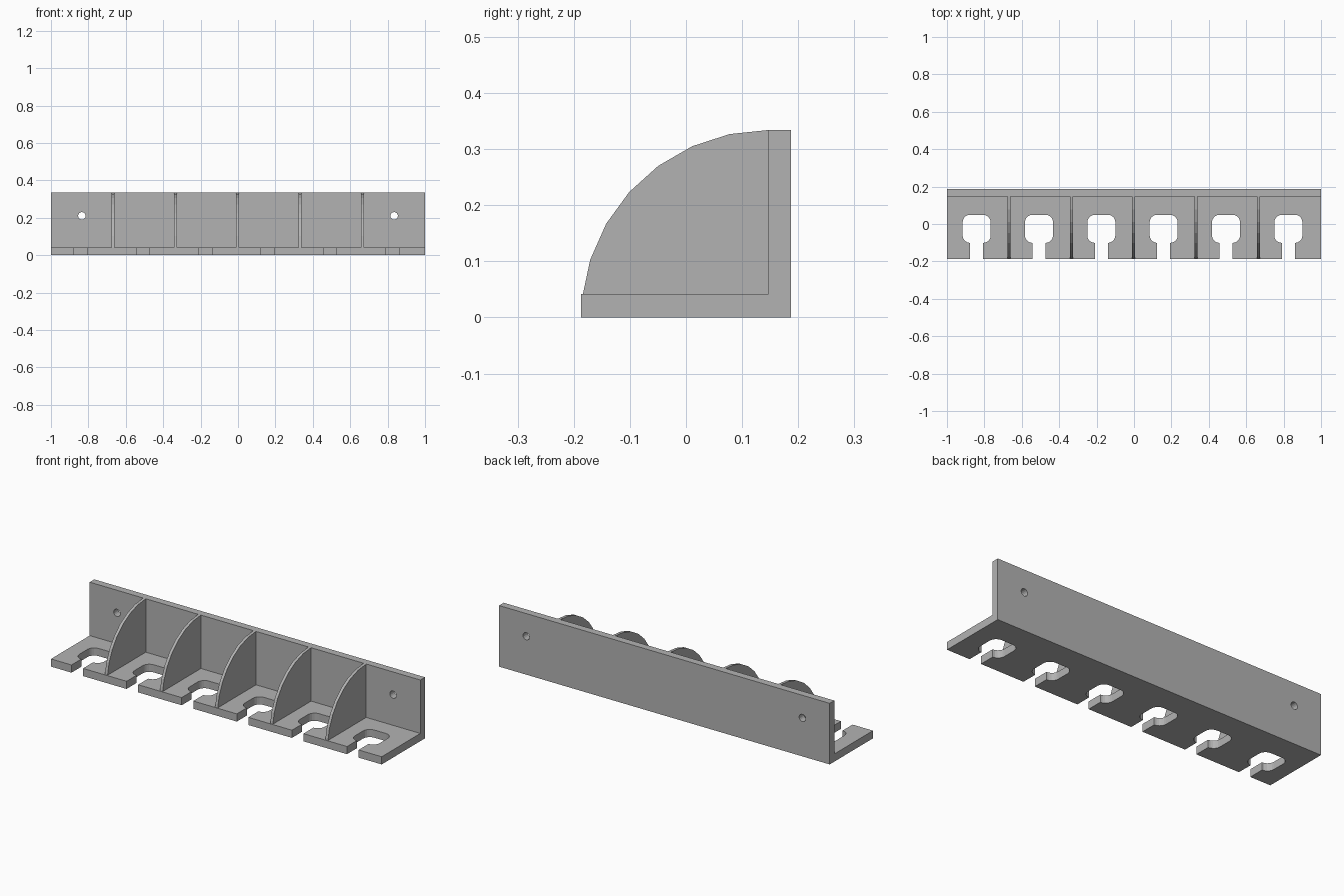
import bpy, math
from mathutils import Matrix

cube = bpy.data.objects.get("Cube")
if cube:
    bpy.data.objects.remove(cube, do_unlink=True)

import bmesh

BACK, FRONT = 0.187, -0.187
FLOOR, HEIGHT, WALL_Y = 0.042, 0.334, 0.147
PITCH = 1 / 3

grey = bpy.data.materials.new("matte grey")
grey.use_nodes = True
colour = (0.45, 0.45, 0.45, 1)
grey.diffuse_color = colour
grey.node_tree.nodes["Principled BSDF"].inputs["Base Color"].default_value = colour


def prism(name, points, start, end, axis):
    """Extrude a 2D outline along x (points are y, z) or z (points are x, y)."""
    def place(p, d):
        return (d, *p) if axis == "x" else (*p, d)
    bm = bmesh.new()
    face = bm.faces.new([bm.verts.new(place(p, start)) for p in points])
    moved = bmesh.ops.extrude_face_region(bm, geom=[face])["geom"]
    step = place((0, 0), end - start)
    bmesh.ops.translate(bm, vec=step, verts=[v for v in moved if isinstance(v, bmesh.types.BMVert)])
    bmesh.ops.recalc_face_normals(bm, faces=bm.faces)
    return finish(name, bm)


def finish(name, bm):
    mesh = bpy.data.meshes.new(name)
    bm.to_mesh(mesh)
    bm.free()
    mesh.materials.append(grey)
    obj = bpy.data.objects.new(name, mesh)
    bpy.context.collection.objects.link(obj)
    return obj


def cut(body, cutter):
    mod = body.modifiers.new("cut", "BOOLEAN")
    mod.operation, mod.solver, mod.object = "DIFFERENCE", "EXACT", cutter
    bpy.context.view_layer.objects.active = body
    bpy.ops.object.modifier_apply(modifier=mod.name)
    bpy.data.objects.remove(cutter, do_unlink=True)


def slot_outline(cx):
    """Rounded square pocket with a narrow neck open to the front."""
    half, neck, r, cy, seg = 0.075, 0.035, 0.04, -0.026, 5
    right = [(neck, FRONT - 0.05), (neck, cy - half)]
    for sy, first in ((-1, -90), (1, 0)):
        for i in range(seg + 1):
            a = math.radians(first + 90 * i / seg)
            right.append((half - r + r * math.cos(a), cy + sy * (half - r) + r * math.sin(a)))
    right.pop(1)
    return [(cx + x, y) for x, y in right] + [(cx - x, y) for x, y in reversed(right)]


# L-shaped body: floor shelf and back wall
bracket = prism("rack_body", [(FRONT, 0), (BACK, 0), (BACK, HEIGHT), (WALL_Y, HEIGHT),
                              (WALL_Y, FLOOR), (FRONT, FLOOR)], -1, 1, "x")

# Keyhole slots along the shelf
for i in range(6):
    cx = (i - 2.5) * PITCH - 0.008
    cut(bracket, prism("slot_cutter", slot_outline(cx), -0.05, FLOOR + 0.05, "z"))

# Screw holes through the wall
for x in (-0.835, 0.835):
    bm = bmesh.new()
    bmesh.ops.create_cone(bm, cap_ends=True, segments=16, radius1=0.02, radius2=0.02, depth=0.2,
                          matrix=Matrix.Translation((x, BACK - 0.02, 0.21))
                          @ Matrix.Rotation(math.pi / 2, 4, "X"))
    cut(bracket, finish("screw_hole_cutter", bm))

# Quarter-round dividers between the slots
arc = [(WALL_Y - HEIGHT * math.cos(math.radians(a)), HEIGHT * math.sin(math.radians(a)))
       for a in range(6, 91, 12)]
for i in range(5):
    x = (i - 2) * PITCH - 0.002
    prism(f"divider_{i + 1}", [(WALL_Y, 0.02), (arc[0][0], 0.02)] + arc, x - 0.008, x + 0.008, "x")
